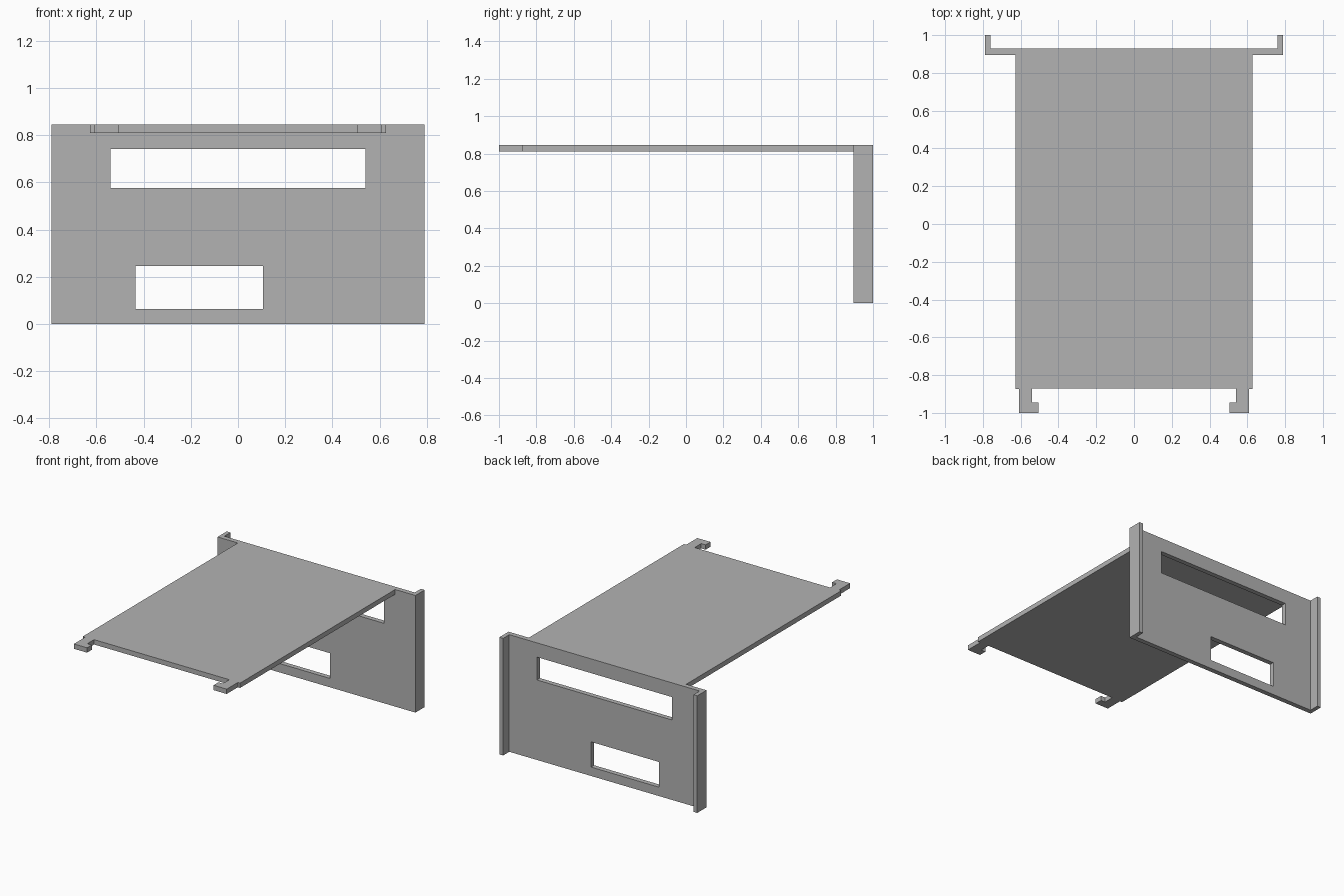
import bpy, bmesh

if "Cube" in bpy.data.objects:
    bpy.data.objects.remove(bpy.data.objects["Cube"])

TOP = 0.845          # overall height
THICK = 0.035        # sheet thickness

grey = bpy.data.materials.new("plain_grey")
grey.diffuse_color = (0.45, 0.45, 0.45, 1)
grey.use_nodes = True
grey.node_tree.nodes["Principled BSDF"].inputs["Base Color"].default_value = grey.diffuse_color


def prism(name, half_outline, z0, z1):
    """Extrude an outline (right half, mirrored across x = 0) from z0 to z1."""
    outline = half_outline + [(-x, y) for x, y in reversed(half_outline)]
    bm = bmesh.new()
    face = bm.faces.new([bm.verts.new((x, y, z0)) for x, y in outline])
    ext = bmesh.ops.extrude_face_region(bm, geom=[face])["geom"]
    bmesh.ops.translate(bm, vec=(0, 0, z1 - z0),
                        verts=[v for v in ext if isinstance(v, bmesh.types.BMVert)])
    bmesh.ops.recalc_face_normals(bm, faces=bm.faces[:])
    mesh = bpy.data.meshes.new(name)
    bm.to_mesh(mesh)
    bm.free()
    mesh.materials.append(grey)
    ob = bpy.data.objects.new(name, mesh)
    bpy.context.collection.objects.link(ob)
    return ob


def cut_window(target, name, x0, x1, z0, z1):
    """Cut a rectangular opening through the panel along y."""
    bpy.ops.mesh.primitive_cube_add(size=1, location=((x0 + x1) / 2, 0.91, (z0 + z1) / 2))
    cutter = bpy.context.object
    cutter.name = name
    cutter.scale = (x1 - x0, 0.1, z1 - z0)
    cutter.hide_render = True
    cutter.hide_set(True)
    mod = target.modifiers.new(name, "BOOLEAN")
    mod.operation = "DIFFERENCE"
    mod.solver = "EXACT"
    mod.object = cutter


# Flat tray with two inward-facing hooks at the front
prism("tray_with_hooks", [
    (0.54, -0.87), (0.54, -0.945), (0.505, -0.945), (0.505, -1.0), (0.61, -1.0),
    (0.61, -0.873), (0.628, -0.873), (0.628, 0.895)], TOP - THICK, TOP)

# Upright back panel with rear flanges
panel = prism("back_panel", [
    (0.79, 0.895), (0.79, 1.0), (0.76, 1.0), (0.76, 0.895 + THICK)], 0, TOP)

# Openings in the panel
cut_window(panel, "upper_window_cutter", -0.54, 0.54, 0.577, 0.742)
cut_window(panel, "lower_window_cutter", -0.435, 0.107, 0.064, 0.246)
